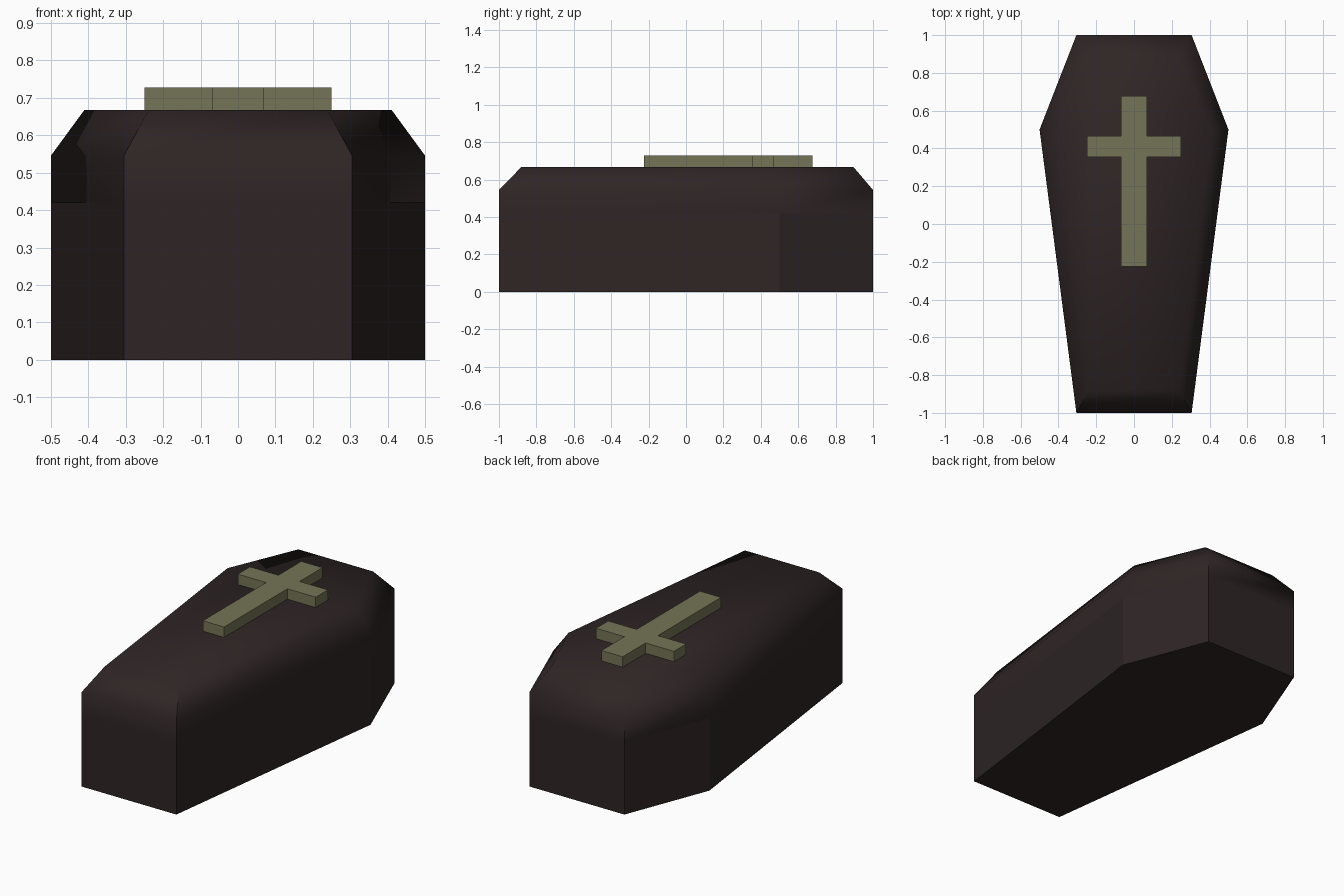
import bpy, bmesh, math

if "Cube" in bpy.data.objects:
    bpy.data.objects.remove(bpy.data.objects["Cube"])


def material(name, rgb):
    m = bpy.data.materials.new(name)
    m.diffuse_color = (*rgb, 1)
    m.use_nodes = True
    m.node_tree.nodes["Principled BSDF"].inputs["Base Color"].default_value = m.diffuse_color
    return m


def mirrored(half):
    # Right-hand outline (foot to head) closed with its mirror image
    return half + [(-x, y) for x, y in reversed(half)]


def loft(name, rings, mat):
    # Skin a stack of (outline, height) rings and cap both ends
    bm = bmesh.new()
    loops = [[bm.verts.new((x, y, z)) for x, y in outline] for outline, z in rings]
    n = len(loops[0])
    for a, b in zip(loops, loops[1:]):
        for i in range(n):
            j = (i + 1) % n
            bm.faces.new((a[i], a[j], b[j], b[i]))
    bm.faces.new(loops[0][::-1])
    bm.faces.new(loops[-1])
    bmesh.ops.recalc_face_normals(bm, faces=bm.faces)
    mesh = bpy.data.meshes.new(name)
    bm.to_mesh(mesh)
    bm.free()
    mesh.materials.append(mat)
    ob = bpy.data.objects.new(name, mesh)
    bpy.context.collection.objects.link(ob)
    return ob


dark_wood = material("dark wood", (0.028, 0.018, 0.018))
dull_brass = material("dull brass", (0.178, 0.178, 0.095))

# Coffin: six-sided body with a chamfered lid
wall = mirrored([(0.305, -1), (0.5, 0.5), (0.305, 1)])
lid = mirrored([(0.238, -0.88), (0.41, 0.49), (0.24, 0.895)])
coffin = loft("coffin", [(wall, 0), (wall, 0.42), (wall, 0.545), (lid, 0.668)], dark_wood)
bpy.context.view_layer.objects.active = coffin
coffin.select_set(True)
bpy.ops.object.shade_smooth_by_angle(angle=math.radians(60))
# Lower walls and the base stay flat
for p in coffin.data.polygons:
    if p.center.z < 0.42:
        p.use_smooth = False

# Raised cross on the lid
cross = mirrored([(0.068, -0.225), (0.068, 0.355), (0.25, 0.355),
                  (0.25, 0.467), (0.068, 0.467), (0.068, 0.677)])
loft("lid_cross", [(cross, 0.66), (cross, 0.728)], dull_brass)
